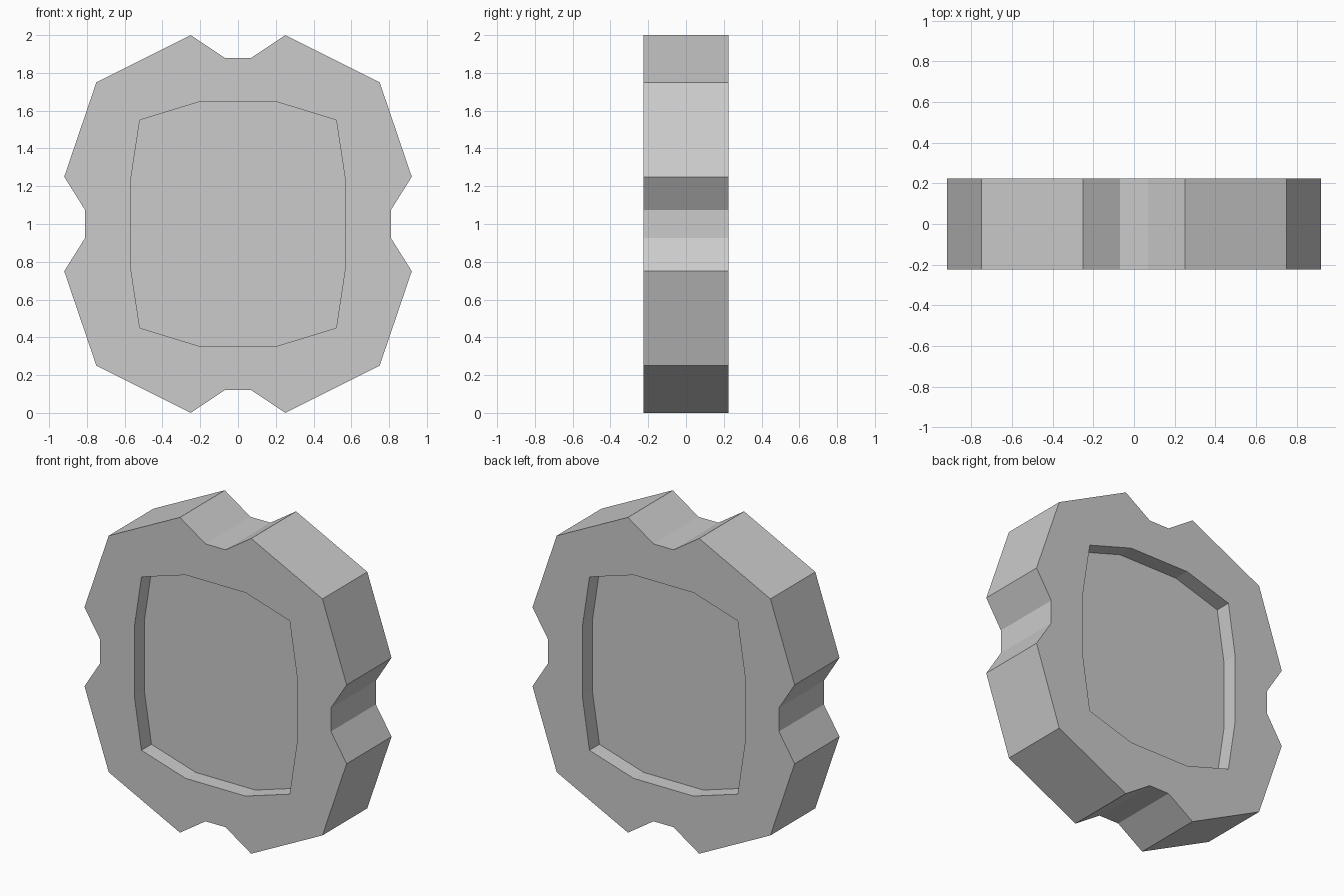
import bpy
import bmesh

HALF_DEPTH = 0.225      # half the plate thickness
FLOOR = 0.125           # distance of each recess floor from the middle plane
CENTRE_Z = 1.0

# Quarter outlines (x, z from centre), running from the top towards the side
OUTER = [(0.07, 0.88), (0.25, 1.0), (0.75, 0.75), (0.92, 0.25), (0.81, 0.075)]
RECESS = [(0.21, 0.645), (0.52, 0.55), (0.57, 0.22)]


def full_outline(quarter):
    """Mirror a quarter outline into a closed loop."""
    right = quarter + [(x, -z) for x, z in reversed(quarter)]
    return right + [(-x, z) for x, z in reversed(right)]


def add_loop(bm, quarter, y):
    return [bm.verts.new((x, y, CENTRE_Z + z)) for x, z in full_outline(quarter)]


def loop_edges(bm, loop):
    edges = []
    for a, b in zip(loop, loop[1:] + loop[:1]):
        edges.append(bm.edges.get((a, b)) or bm.edges.new((a, b)))
    return edges


def add_wall(bm, first, second):
    n = len(first)
    for i in range(n):
        j = (i + 1) % n
        bm.faces.new((first[i], first[j], second[j], second[i]))


old = bpy.data.objects.get("Cube")
if old:
    bpy.data.objects.remove(old, do_unlink=True)

# Plain grey material
grey = bpy.data.materials.new("light grey")
grey.use_nodes = True
colour = (0.6, 0.6, 0.6, 1.0)
grey.diffuse_color = colour
for node in grey.node_tree.nodes:
    if node.type == 'BSDF_PRINCIPLED':
        node.inputs["Base Color"].default_value = colour

bm = bmesh.new()
rims = []
for side in (-1, 1):
    # Notched face with a recessed panel, the same on front and back
    rim = add_loop(bm, OUTER, side * HALF_DEPTH)
    lip = add_loop(bm, RECESS, side * HALF_DEPTH)
    floor = add_loop(bm, RECESS, side * FLOOR)
    face_edges = loop_edges(bm, rim) + loop_edges(bm, lip)
    bmesh.ops.triangle_fill(bm, use_beauty=True, use_dissolve=False,
                            edges=face_edges, normal=(0, side, 0))
    add_wall(bm, lip, floor)
    bm.faces.new(floor)
    rims.append(rim)

# Outer wall joining both faces
add_wall(bm, *rims)
bmesh.ops.recalc_face_normals(bm, faces=bm.faces[:])

mesh = bpy.data.meshes.new("notched_plate")
bm.to_mesh(mesh)
bm.free()
mesh.materials.append(grey)
plate = bpy.data.objects.new("notched_plate", mesh)
bpy.context.collection.objects.link(plate)
